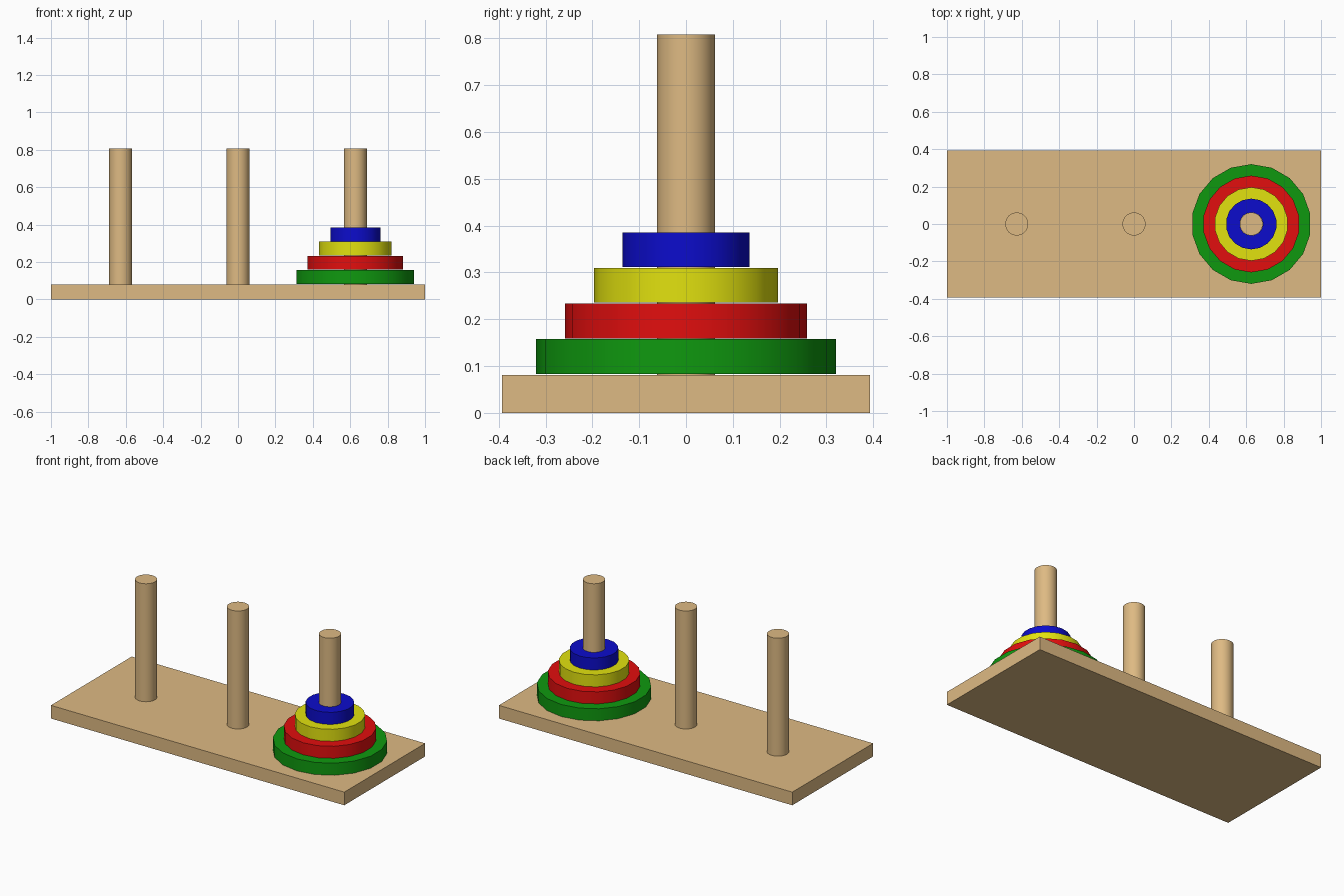
import bpy, bmesh, math

if "Cube" in bpy.data.objects:
    bpy.data.objects.remove(bpy.data.objects["Cube"])


def material(name, rgb):
    """Flat colour from 0-255 sRGB values, stored as linear."""
    def lin(c):
        c /= 255
        return c / 12.92 if c <= 0.04045 else ((c + 0.055) / 1.055) ** 2.4
    m = bpy.data.materials.new(name)
    m.diffuse_color = (*[lin(c) for c in rgb], 1)
    m.use_nodes = True
    m.node_tree.nodes["Principled BSDF"].inputs["Base Color"].default_value = m.diffuse_color
    return m


def add_object(name, bm, mat, smooth=True):
    bmesh.ops.recalc_face_normals(bm, faces=bm.faces)
    mesh = bpy.data.meshes.new(name)
    bm.to_mesh(mesh)
    bm.free()
    mesh.materials.append(mat)
    obj = bpy.data.objects.new(name, mesh)
    bpy.context.collection.objects.link(obj)
    if smooth:
        bpy.ops.object.select_all(action='DESELECT')
        obj.select_set(True)
        bpy.context.view_layer.objects.active = obj
        bpy.ops.object.shade_smooth_by_angle(angle=math.radians(35))
    return obj


def peg(name, x, r, z0, z1, mat):
    bm = bmesh.new()
    bmesh.ops.create_cone(bm, cap_ends=True, segments=32,
                          radius1=r, radius2=r, depth=z1 - z0)
    bmesh.ops.translate(bm, verts=bm.verts, vec=(x, 0, (z0 + z1) / 2))
    return add_object(name, bm, mat)


def ring(name, x, r_in, r_out, z0, z1, mat, n=18):
    """Flat disc with a centre hole; vertices lie on the y axis."""
    bm = bmesh.new()
    profile = [(r_in, z0), (r_out, z0), (r_out, z1), (r_in, z1)]
    loops = []
    for i in range(n):
        a = math.pi / 2 + 2 * math.pi * i / n
        loops.append([bm.verts.new((x + r * math.cos(a), r * math.sin(a), z))
                      for r, z in profile])
    for i in range(n):
        p, q = loops[i], loops[(i + 1) % n]
        for k in range(4):
            j = (k + 1) % 4
            bm.faces.new((p[k], q[k], q[j], p[j]))
    return add_object(name, bm, mat)


wood = material("wood", (222, 186, 131))
green = material("green", (15, 153, 15))
red = material("red", (226, 14, 14))
yellow = material("yellow", (226, 226, 15))
blue = material("blue", (12, 12, 204))

BASE_TOP, PEG_X, PEG_R = 0.081, 0.627, 0.0615

# Base board
bm = bmesh.new()
bmesh.ops.create_cube(bm, size=1)
bmesh.ops.scale(bm, verts=bm.verts, vec=(2, 0.787, BASE_TOP))
bmesh.ops.translate(bm, verts=bm.verts, vec=(0, 0, BASE_TOP / 2))
add_object("base_board", bm, wood, smooth=False)

# Three pegs, sunk slightly into the board
for name, x in (("left_peg", -PEG_X), ("middle_peg", 0), ("right_peg", PEG_X)):
    peg(name, x, PEG_R, BASE_TOP - 0.02, 0.808, wood)

# Stack of rings on the right peg, with hairline gaps between them
stack = [("green_ring", 0.320, green), ("red_ring", 0.2588, red),
         ("yellow_ring", 0.1968, yellow), ("blue_ring", 0.1358, blue)]
for i, (name, r, mat) in enumerate(stack):
    z = 0.0835 + i * 0.0759
    ring(name, PEG_X, PEG_R + 0.001, r, z, z + 0.0742, mat)
